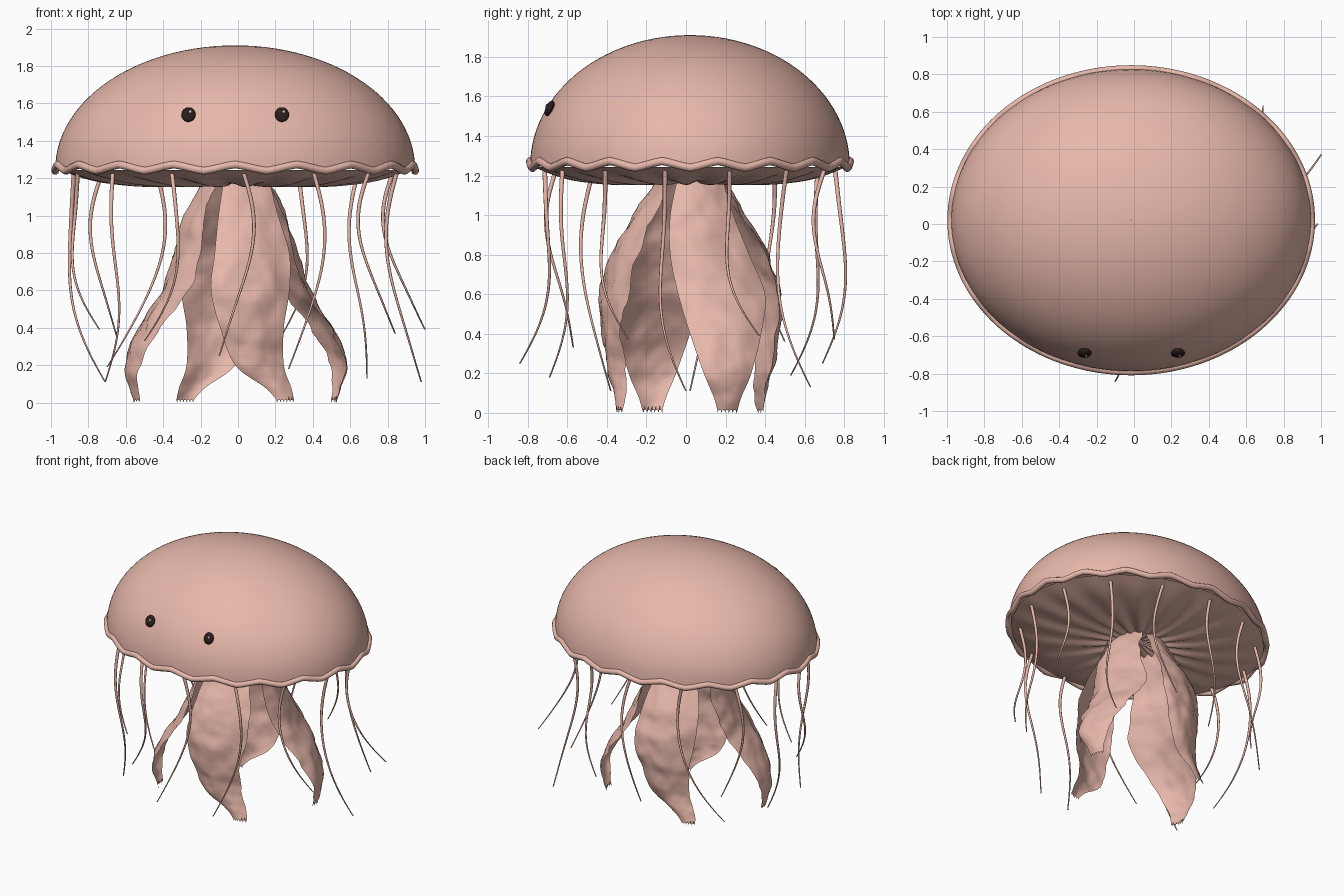
import bpy, bmesh
from math import sin, cos, pi, radians, asin
from mathutils import Vector, noise

cube = bpy.data.objects.get("Cube")
if cube:
    bpy.data.objects.remove(cube, do_unlink=True)
CX, CY = -0.015, 0.02       # axis of the bell
AX, AY = 0.962, 0.808       # half widths of the rim
WAVES = 18


def material(name, rgb):
    m = bpy.data.materials.new(name)
    m.use_nodes = True
    m.diffuse_color = (*rgb, 1)
    bsdf = m.node_tree.nodes["Principled BSDF"]
    bsdf.inputs["Base Color"].default_value = (*rgb, 1)
    bsdf.inputs["Roughness"].default_value = 0.8
    return m


pink = material("dusty pink", (0.8, 0.475, 0.405))
dark = material("dark brown", (0.025, 0.012, 0.012))
pale = material("pale glint", (0.6, 0.5, 0.48))


def grid_object(name, rows, mat, wrap=False, loop=False, angle=60):
    """Skin a list of point rows; wrap closes each row, loop joins last to first."""
    bm = bmesh.new()
    vs = [[bm.verts.new(p) for p in row] for row in rows]
    n = len(rows[0])
    for i in range(len(rows) if loop else len(rows) - 1):
        a, b = vs[i], vs[(i + 1) % len(rows)]
        for j in range(n if wrap else n - 1):
            k = (j + 1) % n
            bm.faces.new((a[j], a[k], b[k], b[j]))
    bmesh.ops.remove_doubles(bm, verts=bm.verts, dist=1e-5)
    bmesh.ops.recalc_face_normals(bm, faces=bm.faces)
    me = bpy.data.meshes.new(name)
    bm.to_mesh(me)
    bm.free()
    ob = bpy.data.objects.new(name, me)
    bpy.context.collection.objects.link(ob)
    me.materials.append(mat)
    smooth(ob, angle)


def smooth(ob, angle=60):
    bpy.ops.object.select_all(action="DESELECT")
    ob.select_set(True)
    bpy.context.view_layer.objects.active = ob
    bpy.ops.object.shade_smooth_by_angle(angle=radians(angle))


def catmull(points, t):
    """Smooth interpolation along points, t from 0 to 1."""
    s = t * (len(points) - 1)
    i = min(int(s), len(points) - 2)
    f = s - i
    p0, p1, p2, p3 = (Vector(points[max(0, min(len(points) - 1, i + k))]) for k in (-1, 0, 1, 2))
    return 0.5 * (2 * p1 + (p2 - p0) * f + (2 * p0 - 5 * p1 + 4 * p2 - p3) * f * f
                  + (3 * p1 - p0 - 3 * p2 + p3) * f ** 3)


def rim_height(a):
    # zigzag edge with a peak at the front
    return 1.258 + 0.02 * asin(0.97 * cos(WAVES * a)) / (pi / 2)


def around(a, r, z):
    # angle counted from the front toward +x
    return Vector((CX + AX * r * sin(a), CY - AY * r * cos(a), z))


ANGLES = [2 * pi * k / 144 for k in range(144)]

# Domed bell, its last ring following the zigzag edge
rows = []
for i in range(29):
    e = pi / 2 * i / 28
    rows.append([around(a, max(sin(e), 0.001),
                        1.25 + 0.66 * cos(e) if i < 28 else rim_height(a)) for a in ANGLES])
grid_object("bell", rows, pink, wrap=True)

# Rolled rim
rows = []
for a in ANGLES:
    out = Vector((sin(a), -cos(a), 0))
    c = around(a, 1, rim_height(a) - 0.002)
    rows.append([c + 0.021 * (out * cos(b) + Vector((0, 0, sin(b))))
                 for b in (2 * pi * k / 10 for k in range(10))])
grid_object("rim", rows, pink, wrap=True, loop=True)

# Pleated underside
profile = [(0.98, 1.244), (0.8, 1.195), (0.55, 1.165), (0.3, 1.165), (0.12, 1.18), (0.001, 1.2)]
rows = []
for i in range(21):
    r, z = catmull(profile, i / 20)
    fold = 0.01 * min(1, max(0, 1 - r) * 4) * min(1, r * 5)
    rows.append([around(a, r, z + fold * cos(WAVES * a + 2 * r)) for a in ANGLES])
grid_object("underside", rows, pink, wrap=True)

# Ruffled arms: height, distance out, sideways shift, half width
side_path = [(1.2, .15, .05, .11), (1.0, .26, .06, .16), (.8, .31, .1, .2), (.6, .38, .16, .22),
             (.4, .51, .18, .18), (.2, .58, .19, .12), (.08, .56, .19, .07), (.01, .54, .19, .05)]
front_path = [(1.2, .15, .06, .12), (1.0, .27, .07, .16), (.8, .38, .09, .2), (.6, .44, .08, .21),
              (.4, .44, .09, .17), (.2, .4, .13, .13), (.08, .37, .23, .07), (.01, .37, .27, .045)]


def arm(name, path, turn):
    d = Vector((cos(turn), sin(turn), 0))
    t = Vector((-sin(turn), cos(turn), 0))
    rows = []
    for i in range(57):
        z, out, shift, half = catmull(path, i / 56)
        row = []
        for j in range(17):
            v = j / 8 - 1
            # tilted blade, one edge swept inward
            depth = out - half * (0.3 * v + 0.3 * v * v)
            p = Vector((CX, CY, z)) + t * (shift + v * half) + d * depth
            crumple = noise.noise(p * 8) * 0.02 + noise.noise(p * 20) * 0.008
            p += d * crumple * min(1, half * 8)
            if i == 56:                       # frayed tip
                p.z = 0.035 * (j % 3) / 2
            row.append(p)
        rows.append(row)
    grid_object(name, rows, pink, angle=35)


for name, path, turn in (("left_arm", side_path, 0), ("back_arm", front_path, pi / 2),
                         ("right_arm", side_path, pi), ("front_arm", front_path, -pi / 2)):
    arm(name, path, turn)

# Thin trailing tentacles, evenly spaced, each curling out to its tip
tips = [(-.1, -.84, .25), (.27, -.69, .18), (.84, -.29, .37), (.98, 0, .11),
        (1, .37, .39), (.69, .63, .13), (.24, .75, .37), (-.1, .69, .25),
        (-.7, .53, .19), (-.65, .5, .36), (-.71, .02, .11), (-.74, -.29, .39),
        (-.71, -.38, .11), (-.5, -.57, .33)]
for k, tip in enumerate(tips):
    a = radians(3) + 2 * pi * k / len(tips)
    start = around(a, 0.91, 1.225)
    drift = Vector(tip) - start
    drop, drift.z = drift.z, 0
    along = drift.normalized()
    across = Vector((-along.y, along.x, 0))
    rows = []
    for i in range(33):
        s = i / 32
        p = start + drift * s * s + Vector((0, 0, drop * s))
        p += across * 0.03 * sin(2 * pi * s) - along * 0.08 * sin(pi * s)
        r = 0.012 - 0.008 * s
        rows.append([p + r * (along * cos(b) + across * sin(b))
                     for b in (2 * pi * q / 8 for q in range(8))])
    grid_object(f"tentacle_{k + 1}", rows, pink, wrap=True)


def ball(name, loc, size, mat):
    bpy.ops.mesh.primitive_uv_sphere_add(segments=20, ring_count=12, radius=1, location=loc)
    ob = bpy.context.object
    ob.name = name
    ob.scale = size
    ob.rotation_euler.x = radians(-25)
    ob.data.materials.append(mat)
    smooth(ob)


# Eyes with a tiny glint
for name, x in (("left", 0.235), ("right", -0.265)):
    ball(name + "_eye", (x, -0.69, 1.54), (0.038, 0.02, 0.042), dark)
    ball(name + "_eye_glint", (x + 0.01, -0.706, 1.555), (0.008, 0.004, 0.008), pale)
